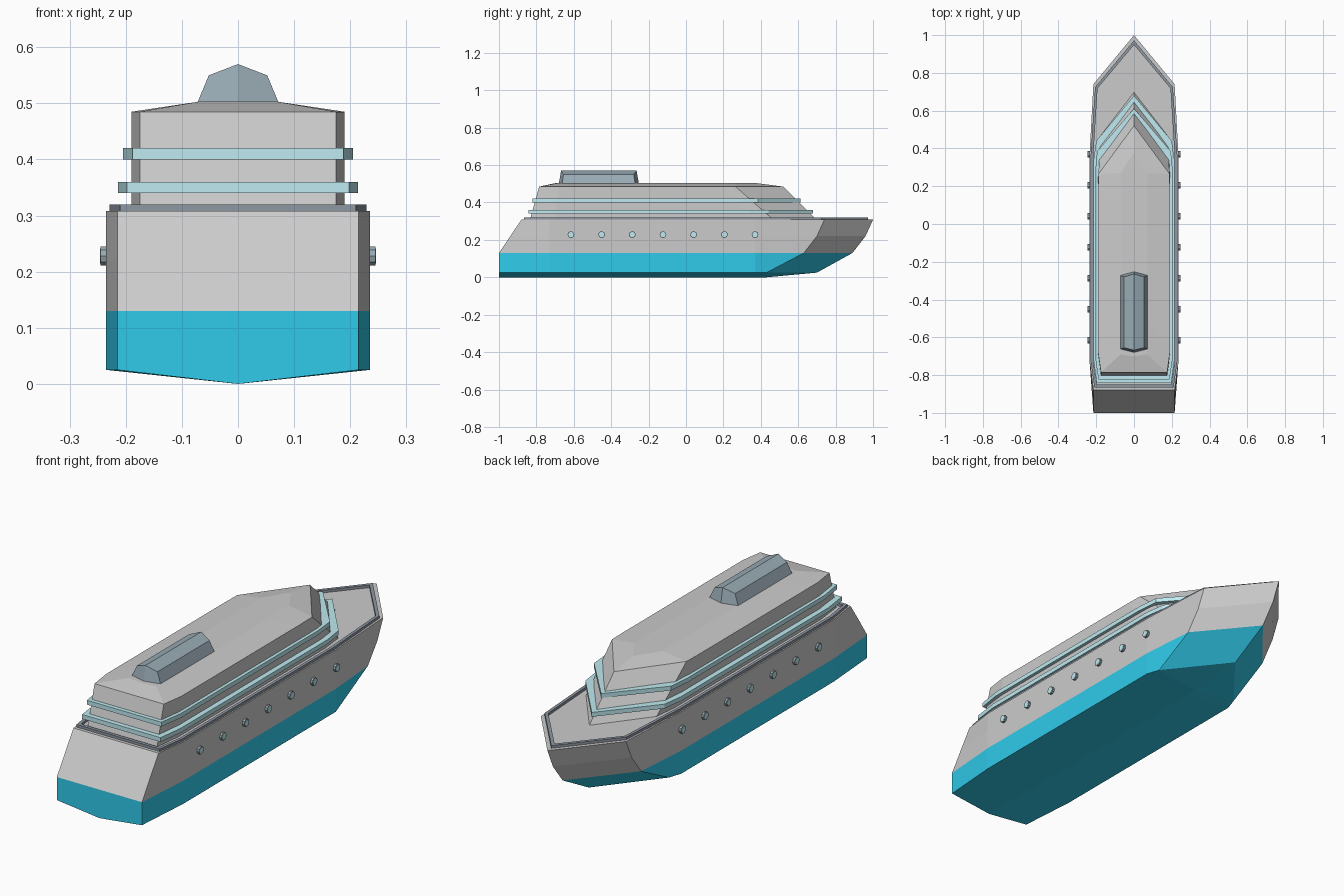
import bpy, bmesh
from math import pi
from mathutils import Matrix

if "Cube" in bpy.data.objects:
    bpy.data.objects.remove(bpy.data.objects["Cube"])


def material(name, rgb):
    m = bpy.data.materials.new(name)
    m.diffuse_color = (*rgb, 1)
    m.use_nodes = True
    m.node_tree.nodes["Principled BSDF"].inputs["Base Color"].default_value = m.diffuse_color
    return m


BLUE = material("hull_blue", (0.03, 0.6, 0.83))
GLASS = material("glass", (0.52, 0.83, 0.88))
STEEL = material("steel", (0.32, 0.41, 0.46))
RAIL = material("rail_grey", (0.27, 0.31, 0.36))


def finish(name, bm, mat=None):
    bmesh.ops.remove_doubles(bm, verts=bm.verts, dist=1e-5)
    bmesh.ops.dissolve_degenerate(bm, edges=bm.edges, dist=1e-5)
    bmesh.ops.recalc_face_normals(bm, faces=bm.faces)
    mesh = bpy.data.meshes.new(name)
    bm.to_mesh(mesh)
    bm.free()
    ob = bpy.data.objects.new(name, mesh)
    bpy.context.collection.objects.link(ob)
    if mat:
        mesh.materials.append(mat)
    return ob


def plan(half, z):
    """Mirror a half outline (stern centre ... bow centre) into a closed ring."""
    left = [(-x, y) for x, y in half[-2:0:-1]]
    return [(x, y, z) for x, y in half + left]


def ship(stern, ws, y1, w, y2, ysh, wsh, bow):
    return [(0, stern), (ws, stern), (w, y1), (w, y2), (wsh, ysh), (0, bow)]


def loft(name, rings, mat=None, cyclic=False, caps=(True, True)):
    bm = bmesh.new()
    vs = [[bm.verts.new(p) for p in r] for r in rings]
    n = len(vs[0])
    pairs = list(zip(vs, vs[1:])) + ([(vs[-1], vs[0])] if cyclic else [])
    for a, b in pairs:
        for i in range(n):
            j = (i + 1) % n
            bm.faces.new((a[i], a[j], b[j], b[i]))
    if not cyclic:
        for ring, wanted in ((vs[0], caps[0]), (vs[-1], caps[1])):
            if wanted:
                bm.faces.new(ring)
    return finish(name, bm, mat)


def hull(z, stern, shoulder, bow):
    return plan(ship(stern, 0.215, -0.73, 0.235, 0.37, shoulder, 0.215, bow), z)


# Hull: blue lower part with V bottom, grey upper part with deck
chine = hull(0.025, -1, 0.43, 0.70)
waterline = hull(0.13, -1, 0.63, 0.89)
keel = [(0, y, 0.025 if y > 0.6 else 0) for x, y, z in chine]
loft("lower_hull", [keel, chine, waterline], BLUE, caps=(False, False))
loft("upper_hull", [waterline, hull(0.22, -0.94, 0.70, 0.96),
                    hull(0.308, -0.88, 0.74, 1.0)], caps=(False, True))

# Rail around the deck edge
outer = ship(-0.865, 0.21, -0.73, 0.229, 0.37, 0.725, 0.206, 0.972)
inner = ship(-0.85, 0.197, -0.73, 0.215, 0.37, 0.718, 0.193, 0.948)
loft("deck_rail", [plan(outer, 0.305), plan(outer, 0.32),
                   plan(inner, 0.32), plan(inner, 0.305)], RAIL, cyclic=True)

# Cabin block with raked ends and a slightly raised roof
roof = [(0, -0.70), (0.07, -0.69), (0.07, -0.5), (0.07, 0.1), (0.07, 0.27), (0, 0.38)]
loft("cabin", [
    plan(ship(-0.835, 0.175, -0.70, 0.19, 0.36, 0.47, 0.178, 0.70), 0.305),
    plan(ship(-0.785, 0.175, -0.68, 0.19, 0.18, 0.265, 0.188, 0.52), 0.485),
    plan(roof, 0.503)])

# Window bands around the cabin
for name, z, half in (
        ("lower_window_band", 0.34, ship(-0.842, 0.198, -0.72, 0.214, 0.34, 0.44, 0.2, 0.68)),
        ("upper_window_band", 0.40, ship(-0.822, 0.188, -0.71, 0.205, 0.28, 0.385, 0.195, 0.612))):
    loft(name, [plan(half, z), plan(half, z + 0.02)], GLASS)

# Funnel housing on the roof
base = plan([(0, -0.68), (0.073, -0.662), (0.073, -0.272), (0, -0.252)], 0.50)
top = plan([(0, -0.668), (0.052, -0.655), (0.052, -0.28), (0, -0.264)], 0.55)
top = [(x, y, z if x else 0.57) for x, y, z in top]
bm_funnel = loft("funnel", [base, top], STEEL, caps=(True, False))
bm = bmesh.new()
bm.from_mesh(bm_funnel.data)
bmesh.ops.holes_fill(bm, edges=[e for e in bm.edges if e.is_boundary])
ridge = [v for v in bm.verts if v.co.z > 0.56]
bmesh.ops.connect_verts(bm, verts=ridge)
bmesh.ops.recalc_face_normals(bm, faces=bm.faces)
bm.to_mesh(bm_funnel.data)
bm.free()


# Portholes on both sides
def discs(name, radius, reach, mat):
    bm = bmesh.new()
    for side in (-1, 1):
        for i in range(7):
            place = Matrix.Translation((side * (reach - 0.01), -0.615 + 0.164 * i, 0.228))
            bmesh.ops.create_cone(bm, cap_ends=True, segments=10, radius1=radius,
                                  radius2=radius, depth=0.02,
                                  matrix=place @ Matrix.Rotation(pi / 2, 4, 'Y'))
    finish(name, bm, mat)


discs("porthole_frames", 0.018, 0.245, STEEL)
discs("porthole_glass", 0.014, 0.246, GLASS)
